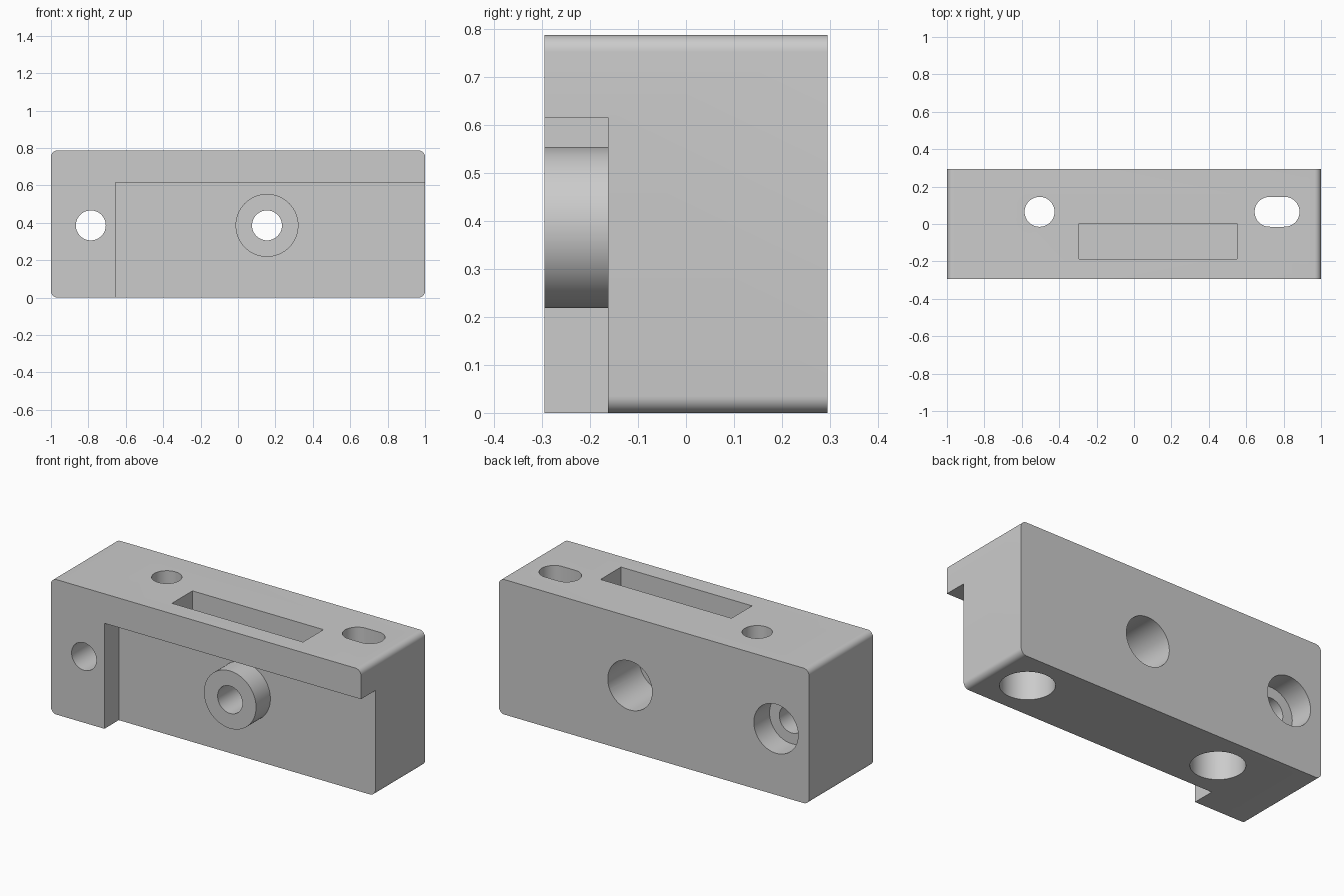
import bpy, bmesh, math
from mathutils import Matrix, Vector

cube = bpy.data.objects.get("Cube")
if cube:
    bpy.data.objects.remove(cube, do_unlink=True)

grey = bpy.data.materials.new("plain_grey")
grey.use_nodes = True
colour = (0.6, 0.6, 0.6, 1)
grey.diffuse_color = colour
grey.node_tree.nodes["Principled BSDF"].inputs["Base Color"].default_value = colour

HALF_Y, HEIGHT, RECESS_Y = 0.295, 0.787, -0.163
HOLE_R, BORE_R = 0.08, 0.143
OVER = 0.05  # cutters reach past the surface


def finish(name, bm):
    mesh = bpy.data.meshes.new(name)
    bmesh.ops.recalc_face_normals(bm, faces=bm.faces)
    bm.to_mesh(mesh)
    bm.free()
    mesh.materials.append(grey)
    obj = bpy.data.objects.new(name, mesh)
    bpy.context.collection.objects.link(obj)
    return obj


def box(name, lo, hi, corner=0):
    lo, hi = Vector(lo), Vector(hi)
    bm = bmesh.new()
    bmesh.ops.create_cube(bm, size=1, matrix=Matrix.Translation((lo + hi) / 2)
                          @ Matrix.Diagonal((*(hi - lo), 1)))
    if corner:  # round the edges that run front to back
        edges = [e for e in bm.edges
                 if abs(e.verts[0].co.y - e.verts[1].co.y) > 0.01]
        bmesh.ops.bevel(bm, geom=edges, offset=corner, segments=8,
                        profile=0.5, affect='EDGES')
    return finish(name, bm)


def rod(name, start, end, radius, stretch=0):
    """Cylinder from start to end, optionally stretched along x into a slot."""
    start, end = Vector(start), Vector(end)
    axis = end - start
    bm = bmesh.new()
    turn = axis.to_track_quat('Z', 'Y').to_matrix().to_4x4()
    bmesh.ops.create_cone(bm, cap_ends=True, segments=64, radius1=radius,
                          radius2=radius, depth=axis.length,
                          matrix=Matrix.Translation((start + end) / 2) @ turn)
    if stretch:
        right = [f for f in bm.faces if f.calc_center_median().x > start.x + 0.001
                 and len(f.verts) == 4]
        cut = bmesh.ops.bisect_plane(bm, geom=bm.verts[:] + bm.edges[:] + bm.faces[:],
                                     plane_co=start, plane_no=(1, 0, 0))
        for v in bm.verts:
            if abs(v.co.x - start.x) > 0.001:
                v.co.x += math.copysign(stretch, v.co.x - start.x)
    return finish(name, bm)


def combine(body, tool, operation='DIFFERENCE'):
    mod = body.modifiers.new(tool.name, 'BOOLEAN')
    mod.operation, mod.object, mod.solver = operation, tool, 'EXACT'
    bpy.context.view_layer.objects.active = body
    bpy.ops.object.modifier_apply(modifier=mod.name)
    bpy.data.objects.remove(tool, do_unlink=True)


# Main block with a front recess open to the base and one end
body = box("mounting_block", (-1, -HALF_Y, 0), (1, HALF_Y, HEIGHT), corner=0.035)
combine(body, box("recess", (-0.655, -HALF_Y - OVER, -OVER),
                  (1 + OVER, RECESS_Y, 0.615)))

# Round boss standing in the recess
combine(body, rod("boss", (0.155, -HALF_Y, 0.386), (0.155, RECESS_Y + OVER, 0.386),
                  0.168), 'UNION')

# Shallow pocket in the top
combine(body, box("pocket", (-0.295, -0.187, HEIGHT - 0.15),
                  (0.55, 0.002, HEIGHT + OVER)))

# Front-to-back screw holes, counterbored from the back
for x, floor_y in ((-0.787, 0.15), (0.155, 0.005)):
    combine(body, rod("hole", (x, -HALF_Y - OVER, 0.386),
                      (x, HALF_Y + OVER, 0.386), HOLE_R))
    combine(body, rod("bore", (x, floor_y, 0.386),
                      (x, HALF_Y + OVER, 0.386), BORE_R))

# Vertical hole and slot, counterbored from below
for x, stretch in ((-0.505, 0), (0.765, 0.04)):
    combine(body, rod("hole", (x, 0.065, -OVER), (x, 0.065, HEIGHT + OVER),
                      HOLE_R, stretch))
    combine(body, rod("bore", (x, 0.065, -OVER), (x, 0.065, 0.3), BORE_R))

bpy.ops.object.select_all(action='DESELECT')
body.select_set(True)
bpy.context.view_layer.objects.active = body
bpy.ops.object.shade_smooth_by_angle(angle=math.radians(30))
